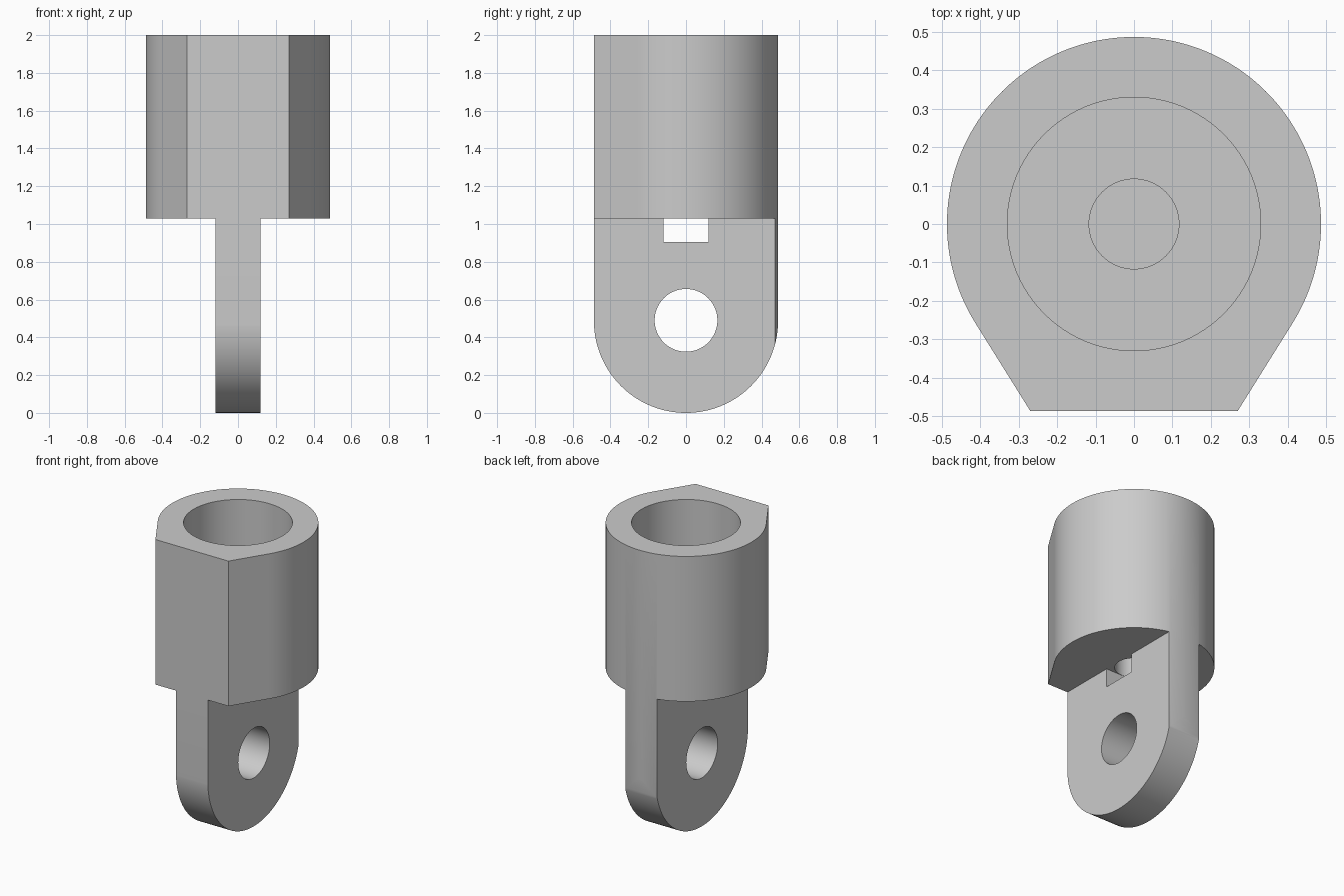
import bpy, bmesh, math
from mathutils import Matrix

default = bpy.data.objects.get("Cube")
if default:
    bpy.data.objects.remove(default, do_unlink=True)

R = 0.487            # outer radius of the body
TAB = 0.118          # half thickness of the tab
SHOULDER = 1.03      # underside of the body
FLOOR = 1.185        # bottom of the bore

metal = bpy.data.materials.new("grey metal")
metal.use_nodes = True
colour = (0.6, 0.6, 0.6, 1)
metal.diffuse_color = colour
metal.node_tree.nodes["Principled BSDF"].inputs["Base Color"].default_value = colour


def prism(name, points, low, high, matrix=Matrix()):
    """Extrude a closed 2D outline from low to high, then transform it."""
    bm = bmesh.new()
    face = bm.faces.new([bm.verts.new((x, y, low)) for x, y in points])
    top = bmesh.ops.extrude_face_region(bm, geom=[face])
    verts = [v for v in top["geom"] if isinstance(v, bmesh.types.BMVert)]
    bmesh.ops.translate(bm, verts=verts, vec=(0, 0, high - low))
    bmesh.ops.transform(bm, matrix=matrix, verts=bm.verts)
    bmesh.ops.recalc_face_normals(bm, faces=bm.faces)
    mesh = bpy.data.meshes.new(name)
    bm.to_mesh(mesh)
    bm.free()
    mesh.materials.append(metal)
    obj = bpy.data.objects.new(name, mesh)
    bpy.context.collection.objects.link(obj)
    return obj


def arc(radius, start, end, steps, cy=0):
    angles = [math.radians(start + (end - start) * i / steps) for i in range(steps + 1)]
    return [(radius * math.cos(a), cy + radius * math.sin(a)) for a in angles]


def circle(radius, cy=0):
    return arc(radius, 0, 360, 96, cy)[:-1]


def rectangle(x0, x1, y0, y1):
    return [(x0, y0), (x1, y0), (x1, y1), (x0, y1)]


def apply_cut(target, tool, operation="DIFFERENCE"):
    tool.hide_render = True
    mod = target.modifiers.new("cut", "BOOLEAN")
    mod.operation, mod.solver, mod.object = operation, "EXACT", tool
    bpy.context.view_layer.objects.active = target
    bpy.ops.object.modifier_apply(modifier=mod.name)
    bpy.data.objects.remove(tool, do_unlink=True)


# Round body with a flat front joined by two tangent sides
corner = 0.27
tangent = math.degrees(math.atan2(-R, corner) + math.acos(R / math.hypot(R, corner)))
outline = arc(R, tangent, 180 - tangent, 120) + [(-corner, -R), (corner, -R)]
clevis = prism("clevis_body", outline, -0.1, 2)

# Lower part narrowed to a tab
for side in (-1, 1):
    x0, x1 = sorted((side * TAB, side))
    apply_cut(clevis, prism("shoulder_cutter", rectangle(x0, x1, -1, 1), -0.5, SHOULDER))

# Rounded tab end, with the outline drawn in y and z
sideways = Matrix(((0, 0, 1, 0), (1, 0, 0, 0), (0, 1, 0, 0), (0, 0, 0, 1)))
r = R + 0.0005
round_end = arc(r, 180, 360, 96, r) + [(1, r), (1, 3), (-1, 3), (-1, r)]
apply_cut(clevis, prism("round_end_cutter", round_end, -1, 1, sideways), "INTERSECT")

# Pin hole and slot through the tab
apply_cut(clevis, prism("pin_hole_cutter", circle(0.166, 0.49), -1, 1, sideways))
apply_cut(clevis, prism("slot_cutter", rectangle(-0.118, 0.118, 0.905, SHOULDER), -1, 1, sideways))

# Bore from the top and the small hole in its floor
apply_cut(clevis, prism("bore_cutter", circle(0.33), FLOOR, 3))
apply_cut(clevis, prism("small_hole_cutter", circle(0.117), 0.97, 1.5))

bpy.ops.object.select_all(action="DESELECT")
clevis.select_set(True)
bpy.context.view_layer.objects.active = clevis
bpy.ops.object.shade_smooth_by_angle(angle=math.radians(25))
